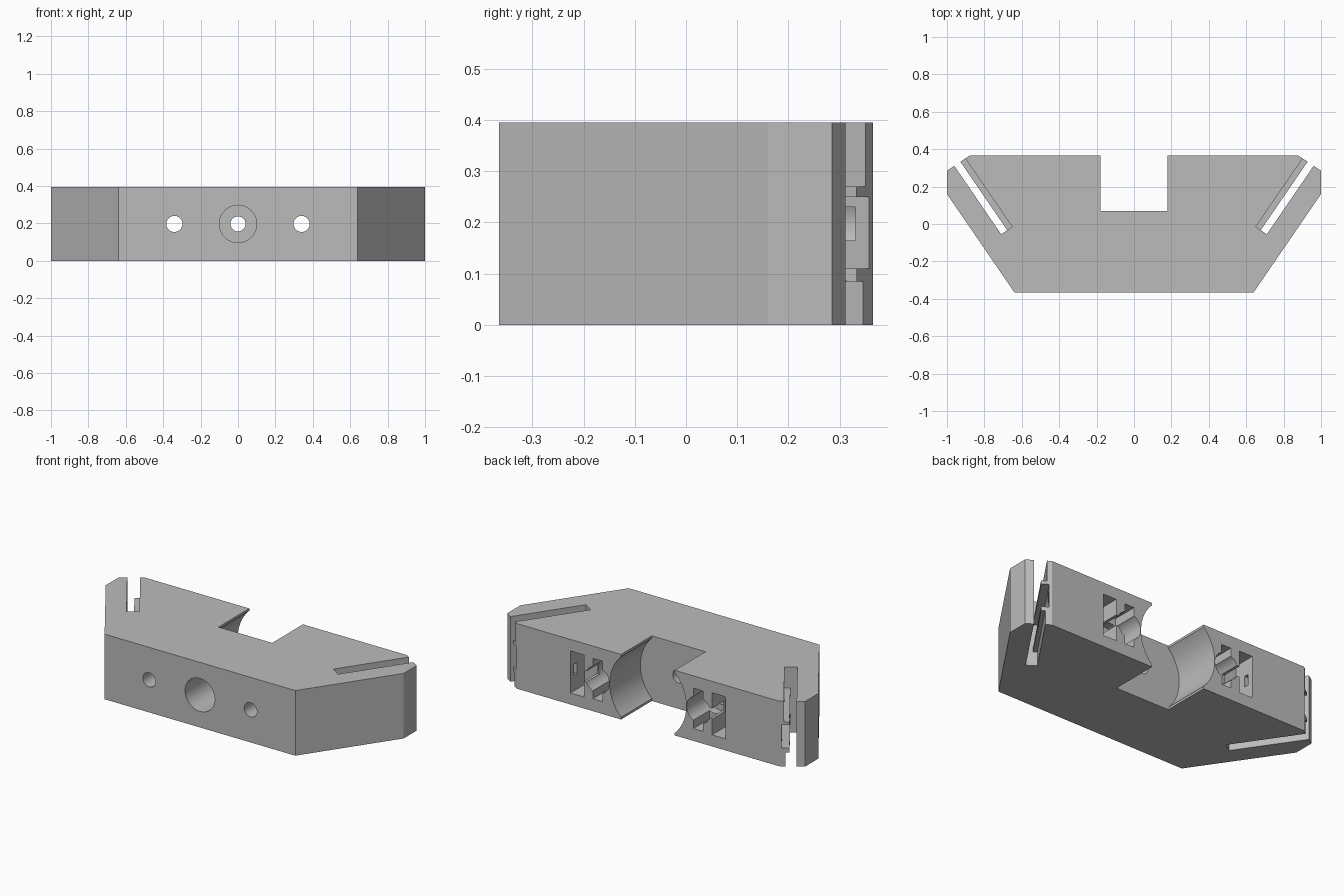
import bpy, bmesh, math
from mathutils import Vector

if "Cube" in bpy.data.objects:
    bpy.data.objects.remove(bpy.data.objects["Cube"])

H, MID, BACK = 0.395, 0.1975, 0.365

grey = bpy.data.materials.new("plain grey")
grey.diffuse_color = (0.5, 0.5, 0.5, 1)
grey.use_nodes = True
grey.node_tree.nodes["Principled BSDF"].inputs["Base Color"].default_value = grey.diffuse_color


def finish(bm, name):
    bmesh.ops.recalc_face_normals(bm, faces=bm.faces[:])
    me = bpy.data.meshes.new(name)
    bm.to_mesh(me)
    bm.free()
    me.materials.append(grey)
    ob = bpy.data.objects.new(name, me)
    bpy.context.collection.objects.link(ob)
    return ob


def prism(name, pts, z0, z1):
    """Extrude a plan outline between two heights."""
    bm = bmesh.new()
    face = bm.faces.new([bm.verts.new((x, y, z0)) for x, y in pts])
    ext = bmesh.ops.extrude_face_region(bm, geom=[face])
    verts = [v for v in ext["geom"] if isinstance(v, bmesh.types.BMVert)]
    bmesh.ops.translate(bm, verts=verts, vec=(0, 0, z1 - z0))
    return finish(bm, name)


def box(name, x0, x1, y0, y1, z0, z1):
    return prism(name, [(x0, y0), (x1, y0), (x1, y1), (x0, y1)], z0, z1)


def rod(name, a, b, r, n=48):
    """Cylinder from point a to point b."""
    a, b = Vector(a), Vector(b)
    bm = bmesh.new()
    bmesh.ops.create_cone(bm, cap_ends=True, segments=n, radius1=r, radius2=r,
                          depth=(b - a).length)
    q = (b - a).to_track_quat('Z', 'Y')
    for v in bm.verts:
        v.co = q @ v.co + (a + b) / 2
    return finish(bm, name)


# Main block outline, mirrored about x = 0
half = [(0.64, -BACK), (1, 0.16), (1, 0.285), (0.88, BACK)]
body = prism("mounting_block", half + [(-x, y) for x, y in reversed(half)], 0, H)


def cut(cutter):
    m = body.modifiers.new("cut", 'BOOLEAN')
    m.operation, m.solver, m.object = 'DIFFERENCE', 'EXACT', cutter
    bpy.context.view_layer.objects.active = body
    bpy.ops.object.modifier_apply(modifier=m.name)
    bpy.data.objects.remove(cutter)


# Rear notch with round bore
cut(box("notch", -0.18, 0.18, 0.07, 0.5, -0.1, 0.5))
cut(rod("bore", (0, 0.07, MID), (0, 0.5, MID), 0.257, 96))

# Centre counterbored hole
cut(rod("counterbore", (0, -0.5, MID), (0, -0.05, MID), 0.1))
cut(rod("centre_hole", (0, -0.5, MID), (0, 0.2, MID), 0.04))

start, along, across = Vector((0.71, -0.055)), Vector((0.565, 0.825)), Vector((-0.825, 0.565))

for s in (1, -1):
    # Front through hole, front blind hole, underside blind hole
    cut(rod("screw_hole", (s * 0.34, -0.5, MID), (s * 0.34, 0.5, MID), 0.043))
    cut(rod("pin_hole", (s * 0.54, -0.5, MID), (s * 0.54, -0.15, MID), 0.035))
    cut(rod("base_hole", (s * 0.34, -0.21, -0.1), (s * 0.34, -0.21, 0.3), 0.08))

    # Rear pockets: round recess, two upright slots and the channel joining them
    cut(rod("recess", (s * 0.34, 0.16, MID), (s * 0.34, 0.5, MID), 0.08))
    cut(box("inner_slot", s * 0.305, s * 0.37, 0.21, 0.5, 0.075, 0.32))
    cut(box("outer_slot", s * 0.43, s * 0.52, 0.23, 0.5, 0.07, 0.325))
    cut(box("channel", s * 0.36, s * 0.44, 0.24, 0.5, 0.165, 0.23))
    cut(box("side_hole", s * 0.5, s * 0.94, 0.3, 0.331, 0.165, 0.23))

    # Slanted side slot, stepped so that two ridges stay on its inner wall
    for t, w0, w1, z0, z1 in ((0, 0, 0.039, -0.1, 0.5), (0, 0.01, 0.071, 0.27, 0.5),
                              (0, 0.01, 0.083, 0.11, 0.25), (0, 0.01, 0.062, -0.1, 0.085)):
        pts = [start + along * a + across * w
               for a, w in ((t, w0), (0.6, w0), (0.6, w1), (t, w1))]
        cut(prism("side_slot", [(s * p.x, p.y) for p in pts], z0, z1))

# Smooth bores, sharp edges
bpy.ops.object.select_all(action='DESELECT')
body.select_set(True)
bpy.context.view_layer.objects.active = body
bpy.ops.object.shade_smooth_by_angle(angle=math.radians(30))
